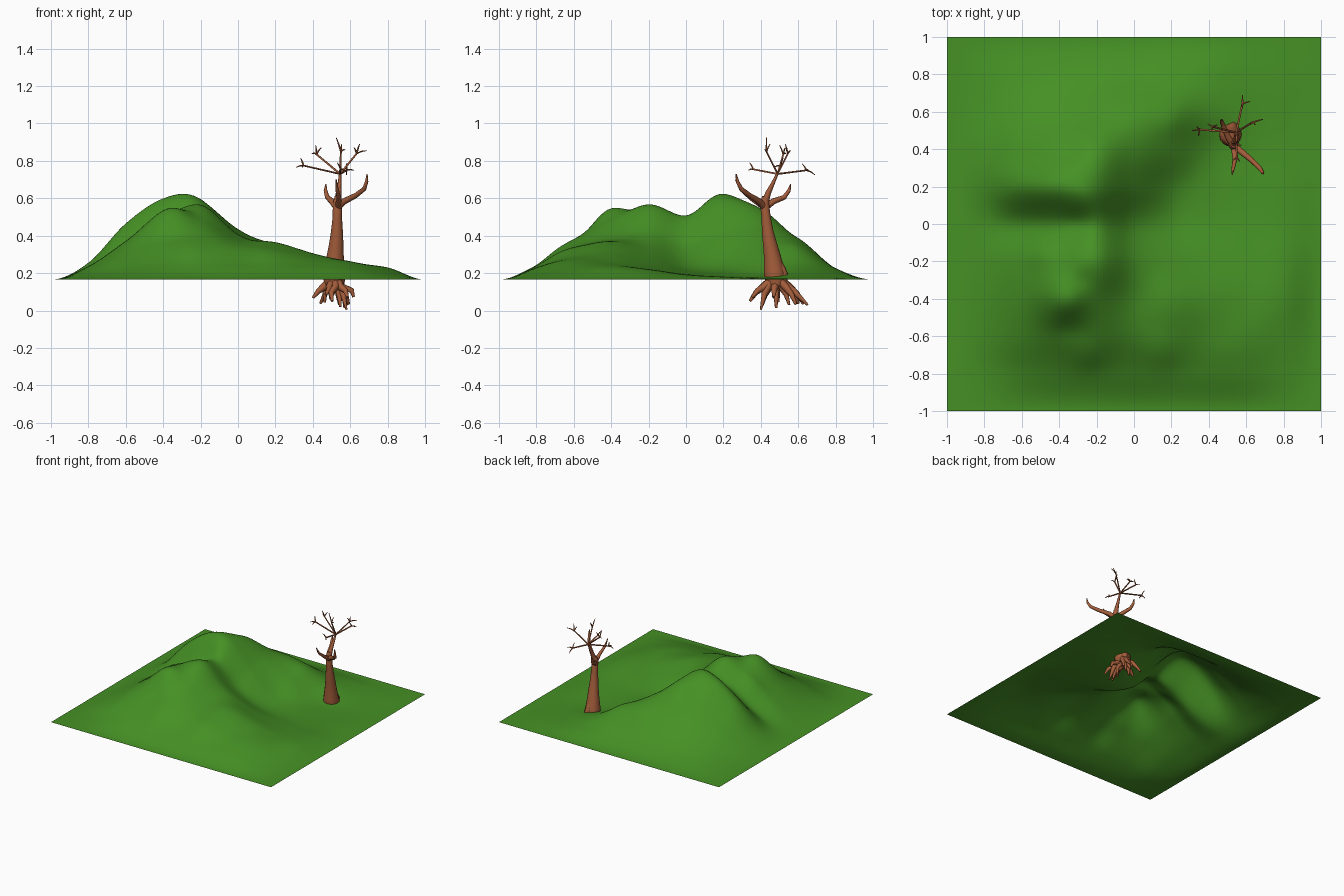
import bpy, bmesh, math, random
from mathutils import Vector

random.seed(7)
BASE = 0.165


def material(name, rgb):
    m = bpy.data.materials.new(name)
    m.diffuse_color = (*rgb, 1)
    return m


grass = material("grass_green", (0.06, 0.28, 0.018))
bark = material("bark_brown", (0.37, 0.11, 0.043))


def finish(bm, name, mat, closed=True):
    me = bpy.data.meshes.new(name)
    if closed:
        bmesh.ops.recalc_face_normals(bm, faces=bm.faces)
    bm.to_mesh(me)
    bm.free()
    ob = bpy.data.objects.new(name, me)
    bpy.context.collection.objects.link(ob)
    me.materials.append(mat)
    bpy.ops.object.select_all(action='DESELECT')
    ob.select_set(True)
    bpy.context.view_layer.objects.active = ob
    bpy.ops.object.shade_smooth_by_angle(angle=math.radians(60))
    return ob


# Hill: coarse height map in hundredths, y from -0.8 to 0.8, smoothly interpolated
ROWS = [
    (1.5, 5, 7, 7.5, 7.5, 7, 6.5, 5.5, 2.5),
    (5, 14, 20, 21, 17.5, 16, 12, 9.5, 5),
    (7, 20, 35, 32, 22, 20, 14, 9, 6.5),
    (7, 20, 33, 40, 24, 15, 9, 6, 5),
    (6, 15, 27, 34, 17, 7, 4, 3, 2.5),
    (9, 30, 43, 42, 24, 8, 3, 1.5, 1.5),
    (7, 20, 32, 38, 27, 15, 3.5, 1, .6),
    (4, 11, 17, 21, 22, 17, 7, 2, .6),
    (2, 4, 5, 6, 6, 6, 4, 1.5, .6),
]
# Smaller knolls and dips: x, y, height, radius
KNOLLS = [
    (-.27, .13, .025, .11), (-.3, .01, -.02, .07), (-.35, -.42, .03, .09),
    (-.28, -.30, -.012, .06), (-.5, -.15, .025, .09), (-.25, -.70, .025, .09),
    (-.36, -.56, -.012, .07), (.2, .55, .012, .08), (.15, -.69, .02, .10),
    (.5, -.7, .01, .12), (-.33, .38, -.01, .07),
]


def sample(i, j):
    # Index 0 and 10 are the flat border, mirrored beyond it
    i, j = 10 - abs(10 - abs(i)), 10 - abs(10 - abs(j))
    if i in (0, 10) or j in (0, 10):
        return 0.0
    return ROWS[j - 1][i - 1] / 100


def cubic(a, b, c, d, t):
    return b + 0.5 * t * (c - a + t * (2*a - 5*b + 4*c - d + t * (3*(b - c) + d - a)))


def height(x, y):
    u, v = (x + 1) * 5, (y + 1) * 5
    i, j = min(int(u), 9), min(int(v), 9)
    r = [cubic(*[sample(i + k, j + n) for k in (-1, 0, 1, 2)], u - i) for n in (-1, 0, 1, 2)]
    h = cubic(*r, v - j)
    edge = max(0, (1 - x * x) * (1 - y * y)) ** .5
    for a, b, k, s in KNOLLS:
        h += edge * k * math.exp(-((x - a) ** 2 + (y - b) ** 2) / (s * s))
    return max(0.0, h)


bm = bmesh.new()
bmesh.ops.create_grid(bm, x_segments=110, y_segments=110, size=1)
for v in bm.verts:
    v.co.z = BASE + height(v.co.x, v.co.y)
finish(bm, "grassy_hill", grass, closed=False)


# Tapered tube through (x, y, z, radius) points
def tube(bm, pts, sides=10):
    P = [Vector(p[:3]) for p in pts]
    rings = []
    for k, p in enumerate(P):
        d = (P[min(k + 1, len(P) - 1)] - P[max(k - 1, 0)]).normalized()
        if k == 0:
            ref = Vector((1, 0, 0)) if abs(d.x) < 0.8 else Vector((0, 1, 0))
        a = (ref - d * ref.dot(d)).normalized()
        ref = a
        b = d.cross(a)
        rings.append([bm.verts.new(p + pts[k][3] * (math.cos(t) * a + math.sin(t) * b))
                      for t in (2 * math.pi * s / sides for s in range(sides))])
    for r, q in zip(rings, rings[1:]):
        for s in range(sides):
            n = (s + 1) % sides
            bm.faces.new((r[s], r[n], q[n], q[s]))
    bm.faces.new(rings[0][::-1])
    bm.faces.new(rings[-1])


# Leaning trunk with flared foot and a small buttress at the back
bm = bmesh.new()
tube(bm, [(.515, .48, .13, .05), (.515, .478, .18, .061), (.516, .47, .22, .056),
          (.519, .463, .28, .047), (.525, .45, .35, .039), (.529, .437, .42, .032),
          (.531, .428, .5, .025), (.532, .42, .57, .025), (.535, .425, .61, .018)], 14)
tube(bm, [(.52, .49, .27, .018), (.525, .51, .22, .024), (.53, .52, .19, .026), (.53, .52, .14, .022)], 8)
finish(bm, "trunk", bark)

# Main branches
bm = bmesh.new()
for pts in [
    [(.53, .42, .55, .02), (.57, .39, .585, .017), (.63, .34, .615, .014),
     (.675, .295, .65, .012), (.688, .275, .69, .009), (.69, .268, .73, .003)],
    [(.53, .42, .55, .02), (.50, .47, .585, .016), (.478, .525, .605, .013),
     (.468, .55, .64, .010), (.47, .56, .675, .003)],
    [(.535, .41, .56, .017), (.54, .35, .60, .013), (.53, .295, .645, .009), (.525, .265, .70, .003)],
    [(.533, .42, .57, .021), (.538, .44, .63, .015), (.543, .465, .68, .01), (.546, .49, .735, .006)],
]:
    tube(bm, pts, 8)
finish(bm, "main_branches", bark)

# Thin crown branches, each splitting into small twigs
bm = bmesh.new()
node = Vector((.546, .49, .73))
for tip, ends in [
    ((.42, .52, .835), [(.395, .535, .84), (.415, .50, .885), (.445, .53, .87)]),
    ((.35, .505, .775), [(.31, .50, .765), (.335, .52, .815), (.345, .47, .765)]),
    ((.55, .43, .85), [(.525, .43, .925), (.575, .42, .86), (.555, .45, .89)]),
    ((.635, .545, .84), [(.65, .53, .89), (.69, .56, .855), (.62, .53, .87)]),
    ((.58, .645, .75), [(.58, .69, .725), (.62, .655, .75), (.58, .62, .785)]),
    ((.55, .36, .755), [(.53, .34, .79), (.565, .335, .75)]),
]:
    tip = Vector(tip)
    tube(bm, [(*node, .0055), (*tip, .005)], 6)
    for e in ends:
        e = Vector(e)
        mid = tip.lerp(e, .5) + Vector((0, 0, .004))
        tube(bm, [(*tip, .005), (*mid, .004), (*e, .002)], 6)
finish(bm, "crown_twigs", bark)

# Gnarled roots: an outer spreading ring and an inner ring reaching down
bm = bmesh.new()
for count, rx, ry, top, low, r0 in [(8, .115, .165, .14, .06, .024), (6, .06, .085, .135, .04, .022)]:
    for k in range(count):
        t = 2 * math.pi * (k + random.uniform(-.3, .3)) / count
        f = random.uniform(.82, 1.05)
        c, s = math.cos(t) * rx * f, math.sin(t) * ry * f
        z = low + random.uniform(-.03, .035)
        w = random.uniform(-.015, .015)
        tube(bm, [(.52 + c * .1, .48 + s * .1, top + .03, r0),
                  (.52 + c * .5 + w, .48 + s * .5, top - .015, r0 * .85),
                  (.52 + c * .78 - w, .48 + s * .78, (top + z) / 2, r0 * .6),
                  (.52 + c, .48 + s, z, r0 * .3)], 8)
tube(bm, [(.54, .45, .15, .022), (.56, .42, .09, .016), (.58, .40, .005, .005)], 8)
tube(bm, [(.53, .52, .15, .022), (.56, .58, .10, .017), (.58, .65, .03, .006)], 8)
finish(bm, "roots", bark)
